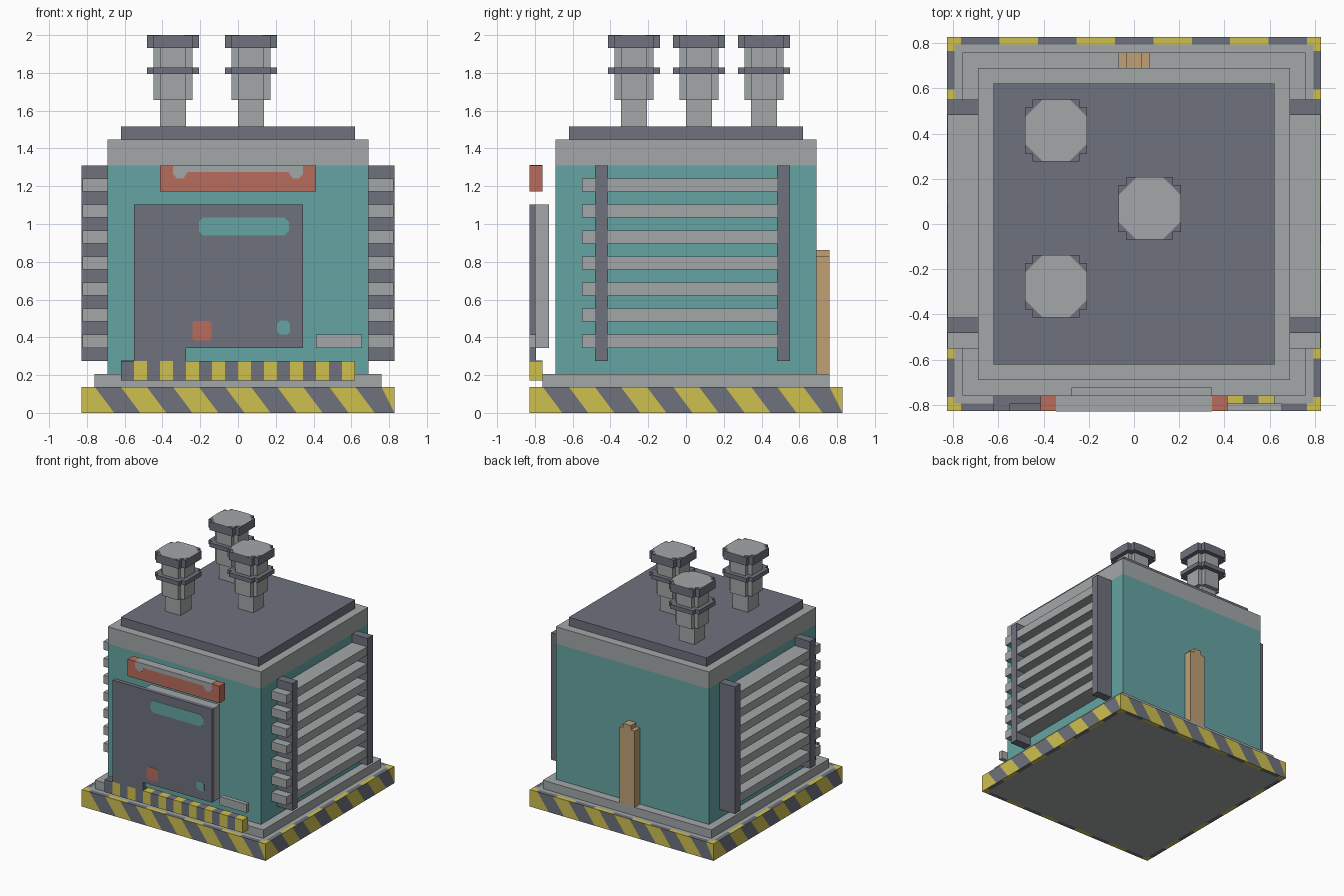
import bpy, bmesh, math
from mathutils import Matrix, Vector

if "Cube" in bpy.data.objects:
    bpy.data.objects.remove(bpy.data.objects["Cube"])

V = 2 / 58  # block unit: the whole model is 48 x 48 x 58 units


def colour(name, r, g, b):
    lin = [((c / 255 + 0.055) / 1.055) ** 2.4 for c in (r, g, b)]
    m = bpy.data.materials.new(name)
    m.diffuse_color = (*lin, 1)
    m.use_nodes = True
    m.node_tree.nodes["Principled BSDF"].inputs["Base Color"].default_value = m.diffuse_color
    return m


GREY = colour("light grey", 163, 167, 168)
DARK = colour("dark grey", 110, 114, 125)
TEAL = colour("teal", 101, 165, 163)
YELLOW = colour("yellow", 207, 192, 80)
RED = colour("rust red", 185, 108, 92)
BROWN = colour("tan brown", 193, 160, 118)


def finish(name, bm, mats):
    me = bpy.data.meshes.new(name)
    bm.to_mesh(me)
    bm.free()
    for m in mats:
        me.materials.append(m)
    ob = bpy.data.objects.new(name, me)
    bpy.context.collection.objects.link(ob)
    return ob


def boxes(name, mat, items):
    """One object from boxes (x0, x1, y0, y1, z0, z1) in block units."""
    bm = bmesh.new()
    for x0, x1, y0, y1, z0, z1 in items:
        mtx = Matrix.Translation(Vector((x0 + x1, y0 + y1, z0 + z1)) * V / 2) @ \
            Matrix.Diagonal(((x1 - x0) * V, (y1 - y0) * V, (z1 - z0) * V, 1))
        bmesh.ops.create_cube(bm, size=1, matrix=mtx)
    return finish(name, bm, [mat])


def prism(name, mat, pts, lo, hi, axis="z"):
    """Extrude an outline along z (points are x, y) or along y (points are x, z)."""
    def place(p, t):
        return Vector((p[0], p[1], t) if axis == "z" else (p[0], t, p[1])) * V
    bm = bmesh.new()
    face = bm.faces.new([bm.verts.new(place(p, lo)) for p in pts])
    ext = bmesh.ops.extrude_face_region(bm, geom=[face])
    vs = [g for g in ext["geom"] if isinstance(g, bmesh.types.BMVert)]
    bmesh.ops.translate(bm, verts=vs, vec=place((0, 0), hi - lo))
    bmesh.ops.recalc_face_normals(bm, faces=bm.faces)
    return finish(name, bm, [mat])


def cut_rect(x0, x1, y0, y1, c):
    return [(x0 + c, y0), (x1 - c, y0), (x1, y0 + c), (x1, y1 - c),
            (x1 - c, y1), (x0 + c, y1), (x0, y1 - c), (x0, y0 + c)]


def notched(cx, cy, r):
    """Square of half size r with a one-unit notch in every corner."""
    q = [(r, -r + 1), (r, r - 1), (r - 1, r - 1)]
    out = []
    for a, b in ((1, 0), (0, 1), (-1, 0), (0, -1)):
        out += [(cx + x * a - y * b, cy + x * b + y * a) for x, y in q]
    return out


# striped base slab: slanted stripes on the sides, straight stripes on both rims
bm = bmesh.new()
for side in range(4):
    rot = Matrix.Rotation(side * math.pi / 2, 3, "Z")

    def quad(pts, mi):
        pts = [p for i, p in enumerate(pts) if p != pts[i - 1]]
        if len(pts) > 2:
            f = bm.faces.new([bm.verts.new(rot @ (Vector(p) * V)) for p in pts])
            f.material_index = mi

    clamp = lambda x: max(-24, min(24, x))
    for k in range(13):
        a, b = -26 + 4 * k, -22 + 4 * k
        quad([(clamp(a + 3) if k else -24, -24, 0), (clamp(b + 3), -24, 0),
              (clamp(b), -24, 4), (clamp(a), -24, 4)], 1 - k % 2)
    cuts = [-24] + [-22.2 + 4.93 * k for k in range(10)] + [23]
    for k in range(11):
        a, b = cuts[k], min(cuts[k + 1], 23)
        quad([(a, -24, 4), (b, -24, 4), (b, -23, 4), (a, -23, 4)], 1 - k % 2)
        quad([(a, -23, 0), (b, -23, 0), (b, -24, 0), (a, -24, 0)], 1 - k % 2)
for z in (0, 4):
    c = [(-23, -23), (23, -23), (23, 23), (-23, 23)]
    f = bm.faces.new([bm.verts.new(Vector((x, y, z)) * V) for x, y in (c if z else c[::-1])])
    f.material_index = 2
bmesh.ops.remove_doubles(bm, verts=bm.verts, dist=1e-4)
finish("striped_base", bm, [DARK, YELLOW, GREY])

# main housing
boxes("base_step", GREY, [(-22, 22, -22, 22, 4, 6)])
boxes("housing", TEAL, [(-20, 20, -20, 20, 6, 38)])
boxes("housing_top_band", GREY, [(-20, 20, -20, 20, 38, 42)])
boxes("roof_plate", DARK, [(-18, 18, -18, 18, 42, 44)])

# three chimneys
for i, (cx, cy) in enumerate(((-10, 12), (-10, -8), (2, 2)), 1):
    boxes(f"chimney_stem_{i}", GREY, [(cx - 2, cx + 2, cy - 2, cy + 2, 44, 48)])
    prism(f"chimney_body_{i}", GREY, notched(cx, cy, 3), 48, 56)
    prism(f"chimney_collar_{i}", DARK, notched(cx, cy, 4), 52, 53)
    prism(f"chimney_cap_{i}", DARK, notched(cx, cy, 4), 56, 57.92)
    prism(f"chimney_cap_top_{i}", GREY, cut_rect(cx - 4, cx + 4, cy - 4, cy + 4, 2.3), 57.92, 58)

# louvre vents on both sides
for s, label in ((1, "right"), (-1, "left")):
    def span(a, b):
        return tuple(sorted((s * a, s * b)))
    boxes(f"vent_posts_{label}", DARK,
          [(*span(20, 24), y, y + 2, 8, 38) for y in (-14, 14)])
    boxes(f"vent_slats_{label}", GREY,
          [(*span(20, 23.9), -16, 14, z, z + 2) for z in range(10, 35, 4)])

# front door plate with painted details and backing panel
prism("door_plate", DARK, [(-16, 8), (-8, 8), (-8, 10), (10, 10), (10, 32), (-16, 32)],
      -24, -23, "y")
boxes("door_backing", GREY, [(-8, 10, -23, -21, 10, 32)])
prism("door_slot", TEAL, cut_rect(-6, 7.8, 27.2, 30, 0.7), -24.06, -24, "y")
prism("door_small_spot", TEAL, cut_rect(6, 8, 12, 14.2, 0.5), -24.06, -24, "y")
prism("door_red_spot", RED, cut_rect(-7, -4.1, 11.1, 14.1, 0.3), -24.06, -24, "y")
boxes("side_label_plate", GREY, [(12, 19, -24, -23, 10, 12)])

# red bar above the door, with grey worn upper side
boxes("red_bar", RED, [(-12, 12, -24, -22, 34, 38)])
boxes("red_bar_top_inlay", GREY, [(-10, 10, -24, -22, 38, 38.05)])
half = [(10, 38), (10, 36.7), (9.4, 36), (8.4, 36), (7.7, 37)]
prism("red_bar_front_inlay", GREY, half + [(-x, z) for x, z in half[::-1]], -24.06, -24, "y")

# hazard bumper, with a dark top on its left part
for name, mat, off in (("dark", DARK, 0), ("yellow", YELLOW, 2)):
    boxes(f"bumper_{name}_stripes", mat,
          [(x, x + 2, -24, -22, 5, 8) for x in range(-18 + off, 18, 4)])
boxes("bumper_dark_top", DARK, [(-18, -8, -23, -22, 8, 8.04)])

# pipe on the back
boxes("back_pipe", BROWN, [(-2, 2, 20, 22, 6, 24), (-1, 1, 20, 22, 24, 25)])
